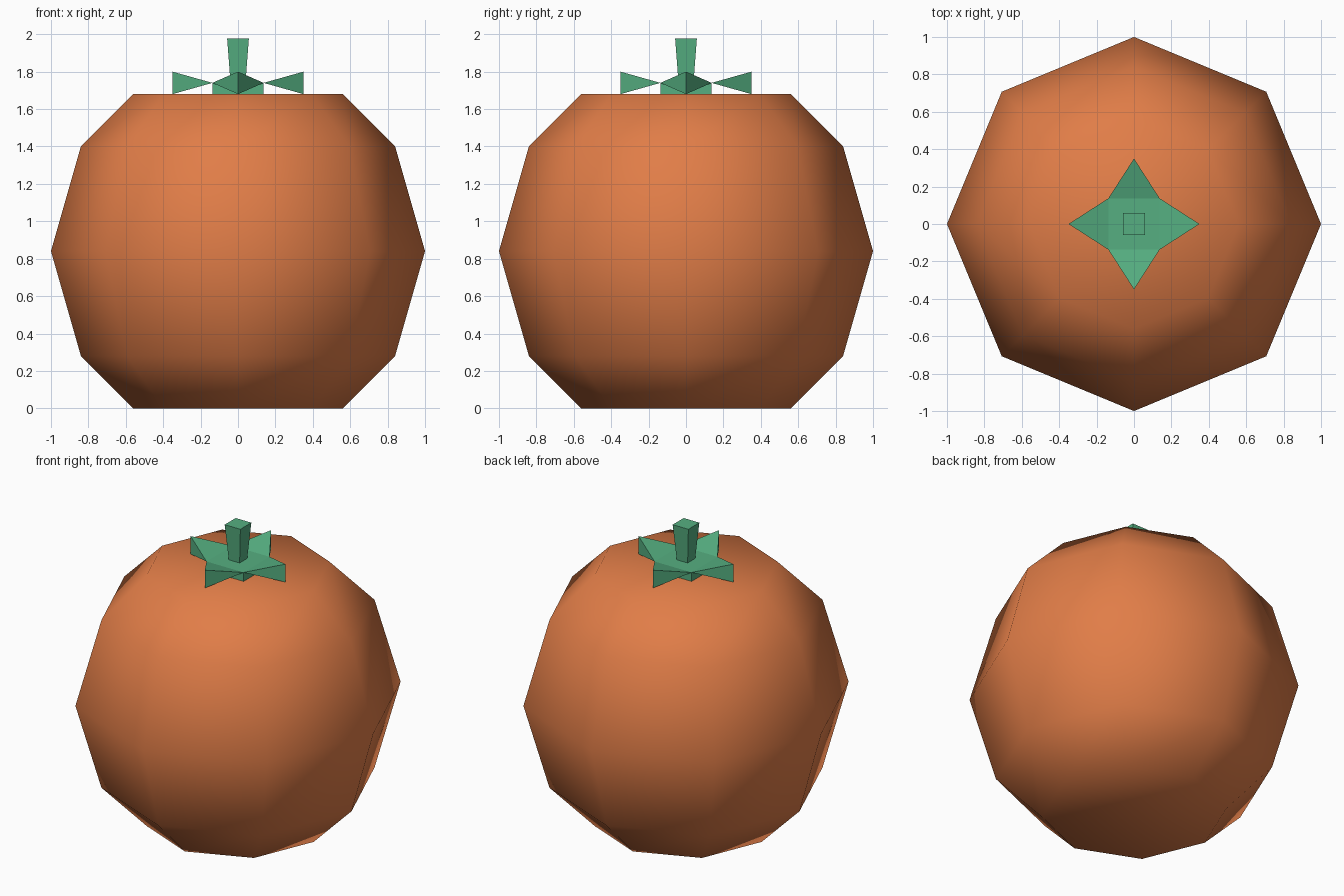
import bpy, bmesh, math

if "Cube" in bpy.data.objects:
    bpy.data.objects.remove(bpy.data.objects["Cube"])

def material(name, rgb):
    m = bpy.data.materials.new(name)
    m.diffuse_color = (*rgb, 1.0)
    m.use_nodes = True
    m.node_tree.nodes["Principled BSDF"].inputs["Base Color"].default_value = m.diffuse_color
    return m

ORANGE = material("orange skin", (0.75, 0.205, 0.064))
GREEN = material("leaf green", (0.092, 0.43, 0.22))

def finish(name, bm, mat, smooth=False):
    bmesh.ops.recalc_face_normals(bm, faces=bm.faces)
    for f in bm.faces:
        f.smooth = smooth
    me = bpy.data.meshes.new(name)
    bm.to_mesh(me)
    bm.free()
    me.materials.append(mat)
    ob = bpy.data.objects.new(name, me)
    bpy.context.collection.objects.link(ob)
    return ob

def lofted(name, rings, sides, phase, mat, smooth=False):
    """Stack of (radius, z) rings, closed with flat caps."""
    bm = bmesh.new()
    loops = [[bm.verts.new((r * math.cos(phase + i * math.tau / sides),
                            r * math.sin(phase + i * math.tau / sides), z))
              for i in range(sides)] for r, z in rings]
    for a, b in zip(loops, loops[1:]):
        for i in range(sides):
            j = (i + 1) % sides
            bm.faces.new((a[i], a[j], b[j], b[i]))
    bm.faces.new(loops[0][::-1])
    bm.faces.new(loops[-1])
    return finish(name, bm, mat, smooth)

# Fruit body: eight-sided smooth-shaded lathe
lofted("fruit_body", [(0.56, 0), (0.84, 0.28), (1, 0.84), (0.84, 1.40), (0.56, 1.68)],
       8, 0, ORANGE, True)

# Square leaf base and flared square stem
R2 = math.sqrt(2)
lofted("leaf_base", [(0.137 * R2, 1.675), (0.137 * R2, 1.74)], 4, math.pi / 4, GREEN)
lofted("stem", [(0.04 * R2, 1.74), (0.058 * R2, 1.977)], 4, math.pi / 4, GREEN)

# Four pointed leaves, each a wedge opening towards its tip
bm = bmesh.new()
for k in range(4):
    c, s = round(math.cos(k * math.pi / 2)), round(math.sin(k * math.pi / 2))
    pts = [(0.137, -0.137, 1.74), (0.137, 0.137, 1.74), (0.35, 0, 1.80), (0.35, 0, 1.68)]
    v = [bm.verts.new((x * c - y * s, x * s + y * c, z)) for x, y, z in pts]
    for tri in ((0, 1, 2), (1, 0, 3), (0, 2, 3), (1, 3, 2)):
        bm.faces.new([v[i] for i in tri])
finish("leaves", bm, GREEN)
